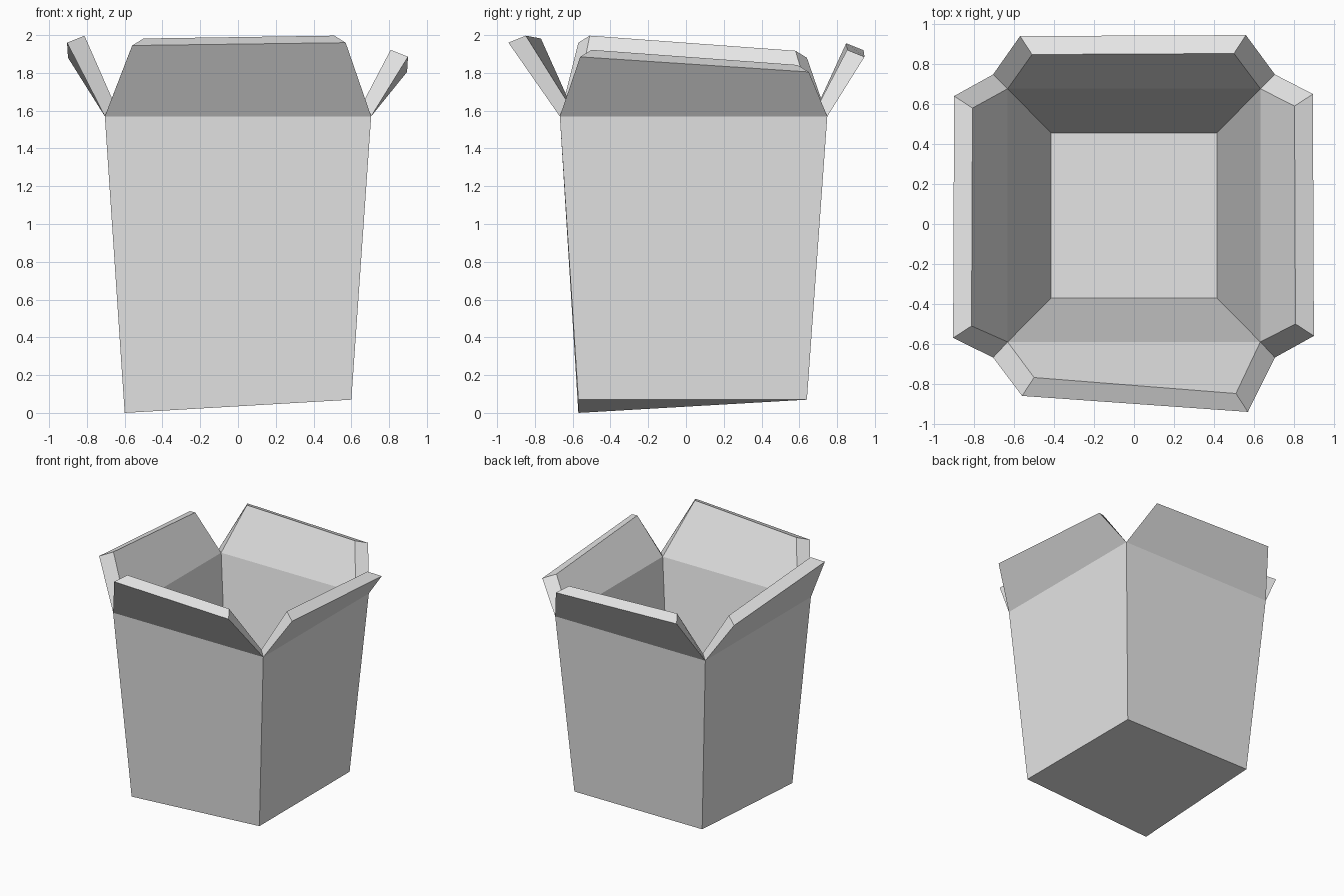
import bpy
import bmesh
from mathutils import Vector

cube = bpy.data.objects.get("Cube")
if cube:
    bpy.data.objects.remove(cube, do_unlink=True)

# Single plain card colour
card = bpy.data.materials.new("plain_card")
card.use_nodes = True
card.diffuse_color = (0.8, 0.8, 0.8, 1)
card.node_tree.nodes["Principled BSDF"].inputs["Base Color"].default_value = (0.8, 0.8, 0.8, 1)

bm = bmesh.new()


def ring(half_width, front, back, heights):
    """Four corners, anticlockwise from front at -x."""
    plan = [(-half_width, front), (half_width, front), (half_width, back), (-half_width, back)]
    return [bm.verts.new((x, y, z)) for (x, y), z in zip(plan, heights)]


def walls(lower, upper):
    for i in range(4):
        j = (i + 1) % 4
        bm.faces.new((lower[i], lower[j], upper[j], upper[i]))


# Tapered box: outer shell with a skewed base, and thick inner lining
base_heights = (0, 0.07, 0.07, 0.07)
base = ring(0.60, -0.57, 0.64, base_heights)
rim = ring(0.705, -0.668, 0.748, [1.57] * 4)
inner_rim = ring(0.632, -0.59, 0.677, [1.585] * 4)
floor = ring(0.415, -0.37, 0.455, [z + 0.19 for z in base_heights])
walls(base, rim)
walls(inner_rim, floor)
bm.faces.new(base)
bm.faces.new(floor)

# Outer tip corners of the four open flaps
flap_tips = [
    ((-0.56, -0.86, 1.945), (0.57, -0.94, 1.96)),   # front
    ((0.90, -0.56, 1.885), (0.895, 0.65, 1.805)),   # left
    ((0.56, 0.945, 1.885), (-0.57, 0.94, 1.92)),    # back
    ((-0.90, 0.64, 1.88), (-0.905, -0.57, 1.96)),   # right
]
inward = [Vector(d) for d in ((0, 1, 0), (-1, 0, 0), (0, -1, 0), (1, 0, 0))]

for i, (start, end) in enumerate(flap_tips):
    j = (i + 1) % 4
    along = inward[i].cross(Vector((0, 0, 1)))
    step_in = inward[i] * 0.092 + Vector((0, 0, 0.037))
    a, b = bm.verts.new(start), bm.verts.new(end)
    c = bm.verts.new(Vector(start) + step_in + along * 0.06)
    d = bm.verts.new(Vector(end) + step_in - along * 0.06)
    bm.faces.new((rim[i], rim[j], b, a))                # outside
    bm.faces.new((inner_rim[j], inner_rim[i], c, d))    # inside
    bm.faces.new((a, b, d, c))                          # top edge
    bm.faces.new((rim[i], a, c, inner_rim[i]))          # ends
    bm.faces.new((rim[j], inner_rim[j], d, b))

bmesh.ops.recalc_face_normals(bm, faces=bm.faces)
mesh = bpy.data.meshes.new("open_carton")
bm.to_mesh(mesh)
bm.free()
mesh.materials.append(card)
carton = bpy.data.objects.new("open_carton", mesh)
bpy.context.collection.objects.link(carton)
